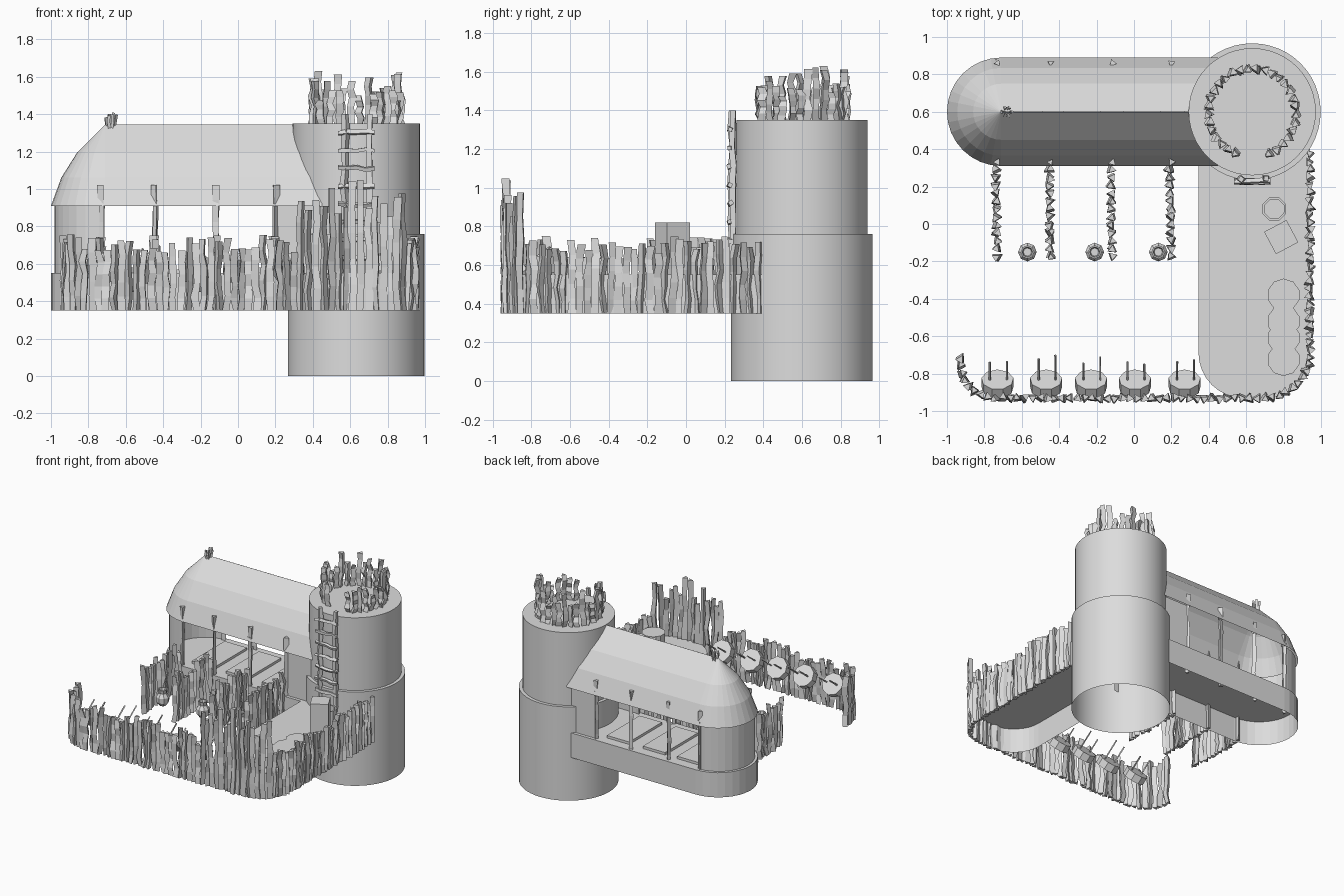
import bpy, bmesh, math, random
from mathutils import Vector, Matrix

random.seed(4)
if "Cube" in bpy.data.objects:
    bpy.data.objects.remove(bpy.data.objects["Cube"])

grey = bpy.data.materials.new("plain_grey")
grey.use_nodes = True
grey.diffuse_color = (0.72, 0.72, 0.72, 1)
grey.node_tree.nodes["Principled BSDF"].inputs["Base Color"].default_value = (0.72, 0.72, 0.72, 1)


def finish(name, bm, smooth=False):
    mesh = bpy.data.meshes.new(name)
    for f in bm.faces:
        f.smooth = smooth
    bm.to_mesh(mesh)
    bm.free()
    mesh.materials.append(grey)
    obj = bpy.data.objects.new(name, mesh)
    bpy.context.collection.objects.link(obj)
    return obj


def loft(bm, rings, closed=False):
    """Bridge consecutive rings of points with quads."""
    rows = [[bm.verts.new(p) for p in ring] for ring in rings]
    for a, b in zip(rows, rows[1:]):
        n = len(a)
        for i in range(n if closed else n - 1):
            j = (i + 1) % n
            bm.faces.new((a[i], a[j], b[j], b[i]))
    return rows


def arc(cx, cy, r, a0, a1, n):
    return [(cx + r * math.cos(math.radians(a0 + (a1 - a0) * i / n)),
             cy + r * math.sin(math.radians(a0 + (a1 - a0) * i / n))) for i in range(n + 1)]


def at(path, z):
    return [(x, y, z) for x, y in path]


def wall(name, path, z0, z1, smooth=False, closed=False):
    bm = bmesh.new()
    loft(bm, [at(path, z0), at(path, z1)], closed)
    return finish(name, bm, smooth)


def sheet(name, path, z):
    bm = bmesh.new()
    bm.faces.new([bm.verts.new(p) for p in at(path, z)])
    return finish(name, bm)


def post(bm, start, end, r=0.023, wobble=0.009, sides=3, steps=5):
    """Crooked stick between two points."""
    start, end = Vector(start), Vector(end)
    turn = (end - start).to_track_quat('Z', 'Y')
    spin = random.uniform(0, math.tau)
    rings = []
    for k in range(steps + 1):
        off = Vector((random.uniform(-wobble, wobble), random.uniform(-wobble, wobble), 0))
        rad = r * random.uniform(0.85, 1.15)
        rings.append([start.lerp(end, k / steps) + turn @ (off + Vector(
            (rad * math.cos(spin + math.tau * i / sides), rad * math.sin(spin + math.tau * i / sides), 0)))
            for i in range(sides)])
    rows = loft(bm, rings, True)
    bm.faces.new(rows[0][::-1])
    bm.faces.new(rows[-1])


def spaced(path, step):
    """Points at even distances along a path."""
    out, carry = [], 0.0
    for a, b in zip(path, path[1:]):
        a, b = Vector(a), Vector(b)
        length = (b - a).length
        while carry < length:
            out.append(a.lerp(b, carry / length))
            carry += step
        carry -= length
    return out


def fence(name, points, z0, top):
    bm = bmesh.new()
    for p in points:
        post(bm, (p[0], p[1], z0), (p[0], p[1], top(p)))
    return finish(name, bm)


def drum(name, centre, r, h, sides, tilt=0.0):
    bm = bmesh.new()
    bmesh.ops.create_cone(bm, cap_ends=True, segments=sides, radius1=r, radius2=r, depth=h,
                          matrix=Matrix.Translation(centre) @ Matrix.Rotation(tilt, 4, 'X'))
    return finish(name, bm)


def box(name, centre, size, turn=0.0):
    bm = bmesh.new()
    bmesh.ops.create_cube(bm, size=1, matrix=Matrix.Translation(centre)
                          @ Matrix.Rotation(turn, 4, 'Z') @ Matrix.Diagonal((*size, 1)))
    return finish(name, bm)


# Round tower, open underneath
TX, TY = 0.632, 0.6
low_ring = arc(TX, TY, 0.366, 0, 360, 48)[:-1]
up_ring = arc(TX, TY, 0.34, 0, 360, 48)[:-1]
wall("lower_tower", low_ring, 0, 0.76, True, True)
wall("upper_tower", up_ring, 0.76, 1.35, True, True)
sheet("tower_roof_deck", up_ring, 1.35)
bm = bmesh.new()
loft(bm, [at(low_ring, 0.76), at(up_ring, 0.76)], True)
finish("tower_ledge", bm)

# Ring of stakes on the tower, with a gap by the ladder
fence("tower_stakes", arc(TX, TY - 0.005, 0.235, -67, 247, 29), 1.35,
      lambda p: random.uniform(1.47, 1.63))


# Wing with a rounded end
def wing(r, x_end=0.45):
    return [(x_end, TY - r)] + arc(-0.71, TY, r, 270, 90, 16) + [(x_end, TY + r)]


wall("wing_skirt", wing(0.29), 0.35, 0.55)
sheet("wing_floor", wing(0.29), 0.55)
wall("wing_end_wall", arc(-0.715, TY, 0.265, 270, 90, 16), 0.55, 0.92)
for side, s in (("front", -1), ("back", 1)):
    y = TY + s * 0.265
    wall(side + "_wing_wall", [(0.2, y), (0.45, y)], 0.55, 0.92)

# Curved roof that sweeps around the rounded end
bm = bmesh.new()
profile = [(0.29, 0.91), (0.235, 1.06), (0.15, 1.195), (0.0005, 1.345)]
loft(bm, [at(wing(r), z) for r, z in profile])
finish("wing_roof", bm)

# Bundle of twigs at the roof tip
bm = bmesh.new()
for x, y in arc(-0.68, TY, 0.018, 0, 300, 5):
    post(bm, (x, y, 1.32), (x * 1.5 + 0.34, y * 1.5 - 0.3, random.uniform(1.38, 1.42)), 0.01, 0.003, 3, 2)
finish("roof_finial", bm)

# Posts that carry the roof, flared at the top
ROWS = (-0.73, -0.445, -0.115, 0.2)
bm = bmesh.new()
for x in ROWS:
    for y in (0.33, 0.86):
        post(bm, (x, y, 0.35), (x, y, 0.94), 0.017, 0.005)
        post(bm, (x, y, 0.92), (x, y, 1.02), 0.021, 0.002, 3, 1)
finish("roof_posts", bm)

# Low beds between the posts
for i, (a, b) in enumerate(zip(ROWS, ROWS[1:])):
    box(f"bed_{i}", ((a + b) / 2, 0.6, 0.56), (0.2, 0.42, 0.02))

# Terrace with rounded front corners
terrace = [(0.345, 0.31)] + arc(0.585, -0.69, 0.24, 180, 270, 8) + arc(0.7, -0.69, 0.24, 270, 360, 8) + [(0.94, 0.4)]
wall("terrace_skirt", terrace, 0.35, 0.55)
sheet("terrace_floor", terrace, 0.55)

# Palisade around the yard, taller in front of the terrace
track = arc(-0.75, -0.75, 0.18, 170, 270, 5) + arc(0.7, -0.69, 0.24, 270, 360, 8) + [(0.94, 0.4)]


def yard_top(p):
    if p[0] > 0.33 and p[1] < -0.84:
        return random.uniform(0.85, 1.05)
    return random.uniform(0.66, 0.76)


fence("yard_palisade", spaced(track, 0.04), 0.35, yard_top)

# Short fences dividing the stalls
for i, x in enumerate(ROWS):
    fence(f"stall_fence_{i}", spaced([(x - 0.01, 0.29), (x, -0.21)], 0.042), 0.35,
          lambda p: random.uniform(0.66, 0.76))

# Ladder against the tower
bm = bmesh.new()
for x in (0.57, 0.705):
    post(bm, (x, 0.24, 0.55), (x, 0.24, 1.4), 0.021, 0.006, 4, 9)
for k in range(8):
    z = 0.63 + 0.096 * k
    post(bm, (0.535, 0.228, z), (0.73, 0.228, z), 0.015, 0.006, 4, 4)
finish("ladder", bm)

# Round jars in the stalls
for i, x in enumerate((-0.57, -0.21, 0.13)):
    bm = bmesh.new()
    shape = [(0.025, 0.45), (0.048, 0.48), (0.05, 0.52), (0.03, 0.55), (0.036, 0.58), (0.028, 0.58), (0.022, 0.55)]
    rows = loft(bm, [at(arc(x, -0.15, r, 0, 360, 8)[:-1], z) for r, z in shape], True)
    bm.faces.new(rows[0])
    bm.faces.new(rows[-1])
    finish(f"jar_{i}", bm)

# Tilted drums with sticks along the front fence
for i, x in enumerate((-0.73, -0.47, -0.23, 0.005, 0.27)):
    tilt = math.radians(-52)
    drum(f"drum_{i}", (x, -0.855, 0.575), 0.087, 0.06, 9, tilt)
    bm = bmesh.new()
    for dx in (-0.04, 0.05):
        reach = random.uniform(0.08, 0.15)
        post(bm, (x + dx, -0.84, 0.59), (x + dx, -0.84 + reach, 0.59 + reach * 0.75), 0.006, 0.001, 4, 1)
    finish(f"drum_sticks_{i}", bm)

# Stools, barrel and crate on the terrace
for i, y in enumerate((-0.38, -0.52, -0.61, -0.725)):
    drum(f"stool_{i}", (0.8, y, 0.592 + 0.004 * i), 0.088, 0.085, 10)
bm = bmesh.new()
tube = [(0.068, 0.55), (0.068, 0.69), (0.055, 0.69), (0.055, 0.56)]
rows = loft(bm, [at(arc(0.75, 0.08, r, 22, 382, 8)[:-1], z) for r, z in tube], True)
bm.faces.new(rows[-1])
finish("barrel", bm)
box("crate", (0.787, -0.07, 0.685), (0.135, 0.135, 0.27), math.radians(28))
